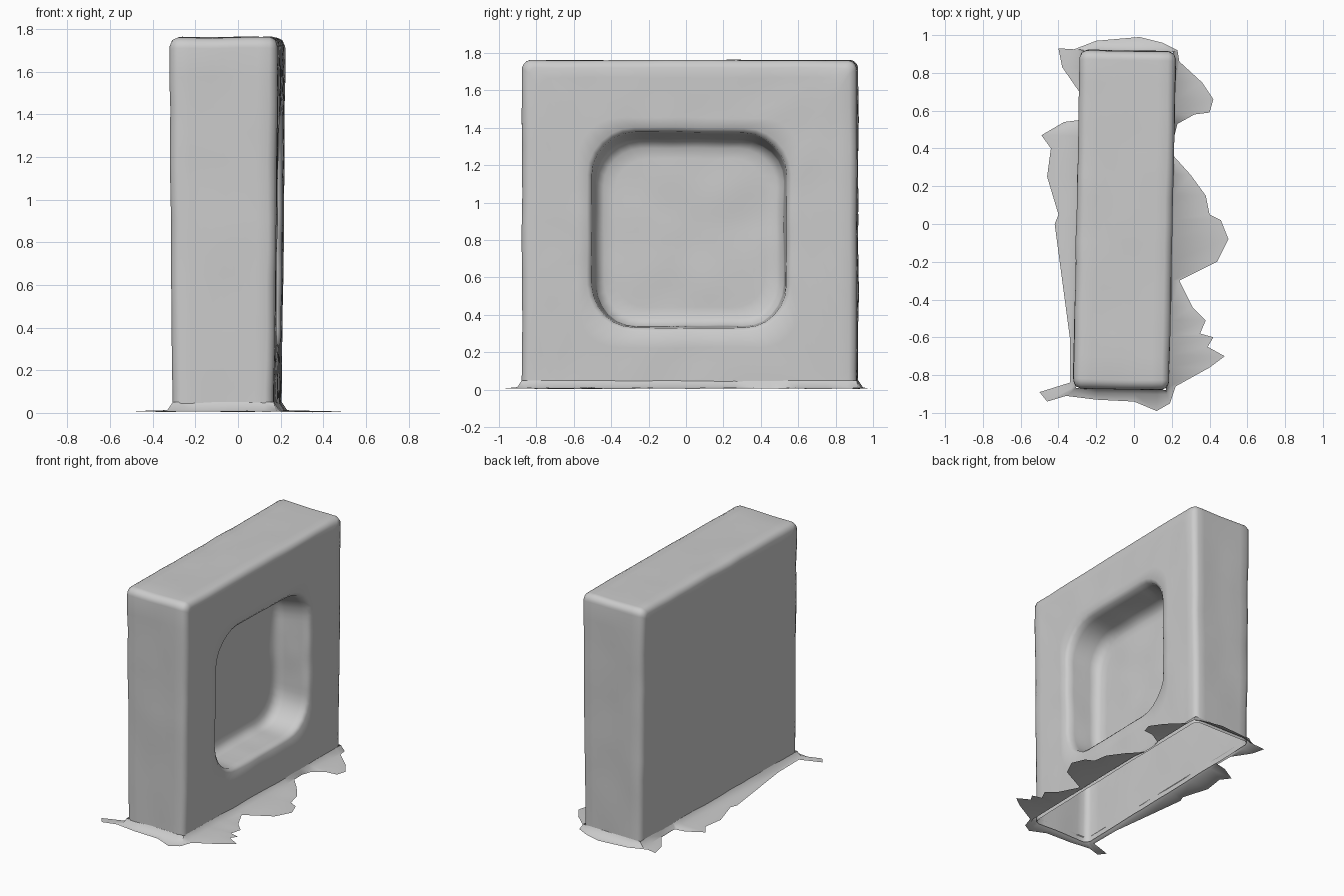
import bpy, bmesh, math
from mathutils import Vector, Matrix, noise

default_cube = bpy.data.objects.get("Cube")
if default_cube:
    bpy.data.objects.remove(default_cube, do_unlink=True)

LENGTH, WIDTH, TOP, GROUND = 1.79, 0.51, 1.76, 0.01
PLACE = Matrix.Translation((-0.05, 0.022, 0)) @ Matrix.Rotation(math.radians(-1.2), 4, "Z")


def make_material(name, colour):
    material = bpy.data.materials.new(name)
    material.use_nodes = True
    material.diffuse_color = colour
    shader = material.node_tree.nodes["Principled BSDF"]
    shader.inputs["Base Color"].default_value = colour
    shader.inputs["Roughness"].default_value = 0.8
    return material


def finish(name, mesh_builder, material, sharp_angle):
    """Turn the built mesh into a smooth-shaded object."""
    mesh = bpy.data.meshes.new(name)
    mesh_builder.to_mesh(mesh)
    mesh_builder.free()
    mesh.materials.append(material)
    obj = bpy.data.objects.new(name, mesh)
    bpy.context.collection.objects.link(obj)
    bpy.ops.object.select_all(action="DESELECT")
    obj.select_set(True)
    bpy.context.view_layer.objects.active = obj
    bpy.ops.object.shade_smooth_by_angle(angle=math.radians(sharp_angle))
    return obj


def rounded_ring(x, half_y, low, high, radius, arc_steps=6, side_steps=14):
    """Rounded rectangle in the plane at x, always with the same point count."""
    middle, half_z = (low + high) / 2, (high - low) / 2
    corners = []
    for index, (sy, sz) in enumerate(((1, 1), (-1, 1), (-1, -1), (1, -1))):
        centre = Vector((x, sy * (half_y - radius), middle + sz * (half_z - radius)))
        arc = []
        for step in range(arc_steps + 1):
            angle = (index + step / arc_steps) * math.pi / 2
            arc.append(centre + radius * Vector((0, math.cos(angle), math.sin(angle))))
        corners.append(arc)
    points = []
    for index, arc in enumerate(corners):
        following = corners[(index + 1) % len(corners)][0]
        points += arc
        points += [arc[-1].lerp(following, s / side_steps) for s in range(1, side_steps)]
    return points


def bridge(mesh_builder, first, second):
    count = len(first)
    for i in range(count):
        j = (i + 1) % count
        mesh_builder.faces.new((first[i], first[j], second[j], second[i]))


def build_block(material):
    """Hollow slab: rings run from the plain side, round the edges, into the recess."""
    half, side, base = LENGTH / 2, WIDTH / 2, -0.2
    floor_x = side - 0.27
    stages = [  # ring shape and number of steps leading up to it
        (rounded_ring(-side, 0.05, 0.8, 0.9, 0.01), 1),
        (rounded_ring(-side, half - 0.04, base, TOP - 0.04, 0.03), 10),
        (rounded_ring(-side + 0.012, half - 0.012, base, TOP - 0.012, 0.04), 1),
        (rounded_ring(-side + 0.04, half, base, TOP, 0.05), 1),
        (rounded_ring(side - 0.04, half, base, TOP, 0.05), 8),
        (rounded_ring(side - 0.012, half - 0.012, base, TOP - 0.012, 0.04), 1),
        (rounded_ring(side, half - 0.04, base, TOP - 0.04, 0.03), 1),
        (rounded_ring(side, 0.545, 0.31, 1.4, 0.25), 6),
        (rounded_ring(side - 0.02, 0.52, 0.33, 1.375, 0.23), 1),
        (rounded_ring(floor_x + 0.03, 0.5, 0.34, 1.33, 0.22), 5),
        (rounded_ring(floor_x, 0.46, 0.38, 1.29, 0.2), 1),
        (rounded_ring(floor_x, 0.05, 0.8, 0.9, 0.01), 7),
    ]
    bm = bmesh.new()
    previous_points, loops = None, []
    for points, steps in stages:
        for step in range(1, steps + 1):
            blend = step / steps
            ring = points if previous_points is None else [
                a.lerp(b, blend) for a, b in zip(previous_points, points)]
            loops.append([bm.verts.new(p) for p in ring])
        previous_points = points
    for first, second in zip(loops, loops[1:]):
        bridge(bm, first, second)
    bm.faces.new(reversed(loops[0]))
    bm.faces.new(loops[-1])
    bmesh.ops.recalc_face_normals(bm, faces=bm.faces)
    # Open underside
    bmesh.ops.bisect_plane(bm, geom=bm.verts[:] + bm.edges[:] + bm.faces[:],
                           plane_co=(0, 0, GROUND), plane_no=(0, 0, -1), clear_outer=True)
    # Slight widening towards the top and gently uneven plaster
    for vert in bm.verts:
        vert.co.x *= 0.93 + 0.07 * vert.co.z / TOP
        wobble = noise.noise_vector(vert.co * 5) * 0.006
        wobble.z *= min(1, vert.co.z * 5)
        vert.co += wobble
    bm.transform(PLACE)
    return finish("recessed_block", bm, material, 60)


def build_skirt(material):
    """Ragged sheet of ground around the foot, curling up against the block."""
    outline = [  # hundredths, clockwise
        (-40, 93), (-33, 92), (-20, 97), (3, 99), (15, 96), (23, 92), (24, 86),
        (36, 75), (42, 66), (40, 59), (32, 58), (23, 53), (21, 45), (21, 36),
        (30, 26), (38, 15), (40, 5), (46, 2), (50, -8), (44, -20), (24, -30),
        (31, -44), (38, -51), (35, -58), (42, -60), (39, -65), (48, -70),
        (40, -76), (22, -86), (19, -95), (12, -99), (0, -94), (-20, -93),
        (-36, -91), (-46, -94), (-50, -89), (-34, -84), (-34, -60), (-38, -30),
        (-42, 0), (-40, 5), (-46, 25), (-44, 40), (-49, 47), (-37, 54),
        (-29, 55), (-29, 70), (-38, 83)]
    half_x, half_y = WIDTH * 0.93 / 2, LENGTH / 2
    to_local = PLACE.inverted()
    bm = bmesh.new()
    wall, foot, rim = [], [], []
    for px, py in outline:
        outer = to_local @ Vector((px / 100, py / 100, 0))
        inner = Vector((max(-half_x, min(half_x, outer.x)),
                        max(-half_y, min(half_y, outer.y)), 0))
        reach = outer - inner
        bend = inner + reach * min(1, 0.025 / max(reach.length, 0.001))
        outer.z = 0.006 + 0.006 * noise.noise(outer * 9)
        bend.z = GROUND + 0.003
        inner.z = 0.05
        for ring, point in ((wall, inner), (foot, bend), (rim, outer)):
            ring.append(bm.verts.new(point))
    bridge(bm, foot, wall)
    bridge(bm, rim, foot)
    bmesh.ops.remove_doubles(bm, verts=bm.verts, dist=0.0005)
    bm.transform(PLACE)
    bm.normal_update()
    if sum(face.normal.z for face in bm.faces) < 0:
        bmesh.ops.reverse_faces(bm, faces=bm.faces)
    return finish("ground_skirt", bm, material, 60)


plaster = make_material("light_grey", (0.6, 0.6, 0.6, 1))
build_block(plaster)
build_skirt(plaster)
